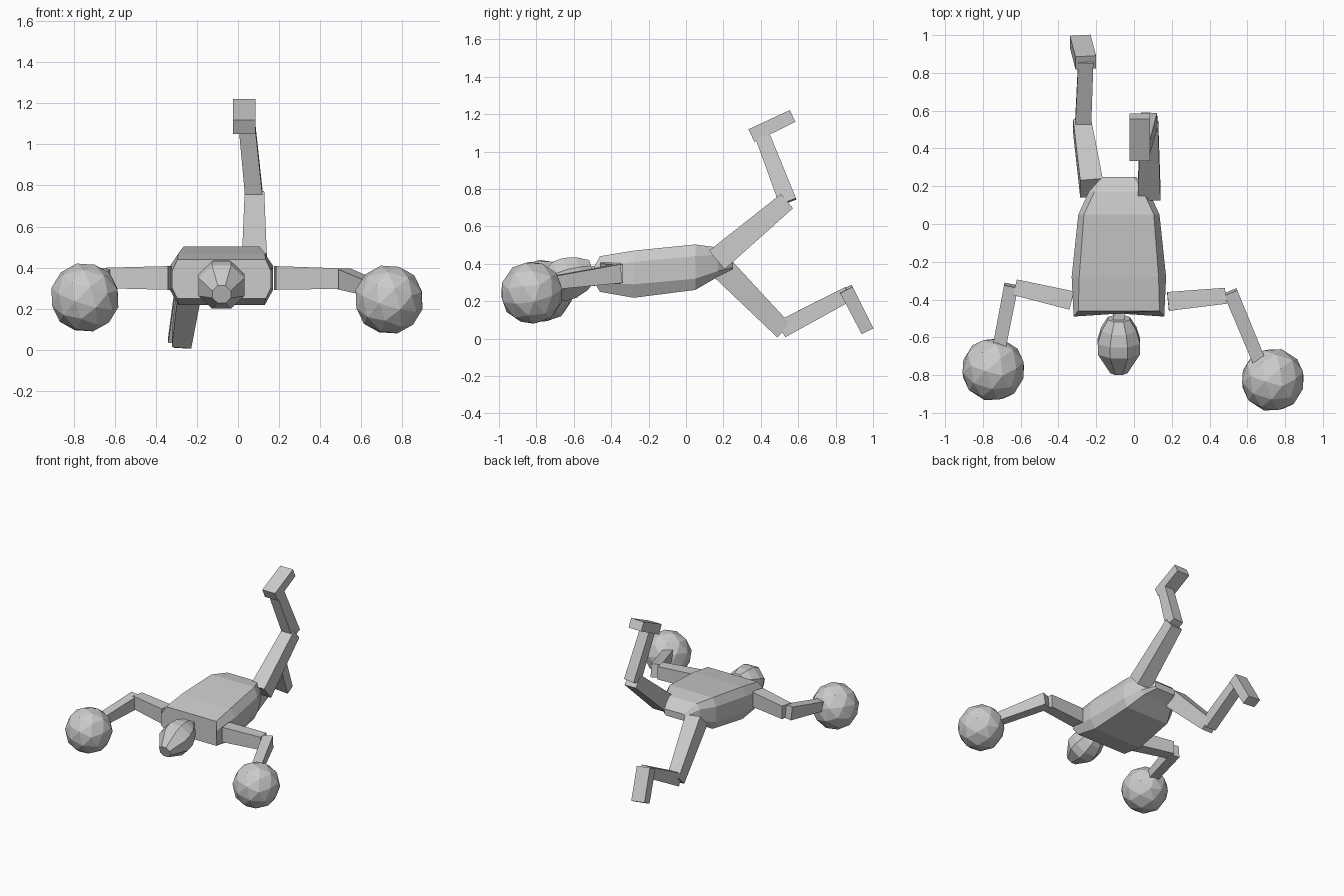
import bpy, bmesh, math
from mathutils import Vector

if "Cube" in bpy.data.objects:
    bpy.data.objects.remove(bpy.data.objects["Cube"])


def make_object(name, verts, faces):
    mesh = bpy.data.meshes.new(name)
    mesh.from_pydata(verts, [], faces)
    bm = bmesh.new()
    bm.from_mesh(mesh)
    bmesh.ops.recalc_face_normals(bm, faces=bm.faces)
    bm.to_mesh(mesh)
    bm.free()
    obj = bpy.data.objects.new(name, mesh)
    bpy.context.collection.objects.link(obj)
    return obj


def loft(name, rings):
    n = len(rings[0])
    verts = [p for r in rings for p in r]
    faces = [(k * n + i, k * n + (i + 1) % n, (k + 1) * n + (i + 1) % n, (k + 1) * n + i)
             for k in range(len(rings) - 1) for i in range(n)]
    faces += [tuple(range(n)), tuple(range(len(verts) - n, len(verts)))]
    return make_object(name, verts, faces)


def limb(name, a, b, size_a, size_b, side):
    """Tapered box from a to b; sizes are (along side, across side)."""
    a, b = Vector(a), Vector(b)
    d = (b - a).normalized()
    v = d.cross(Vector(side)).normalized()
    u = v.cross(d)
    rings = [[p + u * su * s[0] / 2 + v * sv * s[1] / 2
              for su, sv in ((-1, -1), (1, -1), (1, 1), (-1, 1))]
             for p, s in ((a, size_a), (b, size_b))]
    return loft(name, rings)


CX = -0.08  # body centre line
X, Z = (1, 0, 0), (0, 0, 1)

# torso: y, half width, flat half width, z bottom, z low side, z high side, z top
sections = [(-0.46, 0.24, 0.215, 0.25, 0.30, 0.385, 0.44),
            (-0.28, 0.25, 0.21, 0.218, 0.29, 0.41, 0.47),
            (0.05, 0.215, 0.185, 0.26, 0.32, 0.44, 0.503),
            (0.17, 0.16, 0.13, 0.33, 0.36, 0.45, 0.487),
            (0.25, 0.09, 0.075, 0.37, 0.38, 0.41, 0.42)]
rings = []
for y, w, f, zb, z1, z2, zt in sections:
    half = [(f, zb), (w, z1), (w, z2), (f, zt)]
    pts = half + [(-x, z) for x, z in reversed(half)]
    rings.append([(CX + x, y - (0.03 if y < -0.4 and z < 0.4 else 0) * (z > 0.28), z)
                  for x, z in pts])
loft("torso", rings)

# head: eight-sided rings along an axis dipping forward
a, b = Vector((CX, -0.50, 0.365)), Vector((CX, -0.785, 0.27))
axis = (b - a).normalized()
up = Vector(X).cross(axis).normalized()
up = up if up.z > 0 else -up
head = []
for t, r in ((0, 0.065), (0.2, 0.104), (0.42, 0.125), (0.62, 0.124), (0.82, 0.085), (1, 0.05)):
    c = a.lerp(b, t)
    head.append([c + (Vector(X) * math.cos(k) + up * math.sin(k)) * r * 0.97
                 for k in (math.pi * (2 * i + 1) / 8 for i in range(8))])
loft("head", head)
limb("neck", (CX, -0.45, 0.365), (CX, -0.54, 0.35), (0.06, 0.06), (0.06, 0.06), X)

# arms: shoulder, elbow, forearm start, wrist, hand centre
arms = {
    "right": ((0.18, -0.41, 0.35), (0.485, -0.38, 0.347), (0.51, -0.36, 0.347),
              (0.66, -0.72, 0.297), (0.735, -0.825, 0.245)),
    "left": ((-0.33, -0.405, 0.35), (-0.63, -0.335, 0.35), (-0.65, -0.325, 0.35),
             (-0.715, -0.66, 0.30), (-0.745, -0.77, 0.255)),
}
for s, (shoulder, elbow, fore, wrist, hand) in arms.items():
    limb(s + "_upper_arm", shoulder, elbow, (0.115, 0.10), (0.10, 0.085), Z)
    limb(s + "_forearm", fore, wrist, (0.10, 0.075), (0.07, 0.07), Z)
    bpy.ops.mesh.primitive_ico_sphere_add(subdivisions=2, radius=0.17, location=hand,
                                          rotation=(0.3, 0.2, 0.4))
    bpy.context.object.name = s + "_round_hand"

# legs: hip, knee, shin start, ankle, heel, toe
legs = {
    "right": ((0.08, 0.165, 0.42), (0.08, 0.54, 0.735), (0.08, 0.545, 0.73),
              (0.045, 0.41, 1.08), (0.03, 0.35, 1.085), (0.03, 0.57, 1.19)),
    "left": ((-0.225, 0.19, 0.38), (-0.275, 0.52, 0.045), (-0.27, 0.51, 0.05),
             (-0.255, 0.87, 0.24), (-0.255, 0.855, 0.265), (-0.285, 0.968, 0.045)),
}
for s, (hip, knee, shin, ankle, heel, toe) in legs.items():
    limb(s + "_thigh", hip, knee, (0.12, 0.13), (0.095, 0.10), X)
    limb(s + "_shin", shin, ankle, (0.085, 0.095), (0.08, 0.08), X)
    limb(s + "_foot", heel, toe, (0.11, 0.075), (0.11, 0.07), X)
